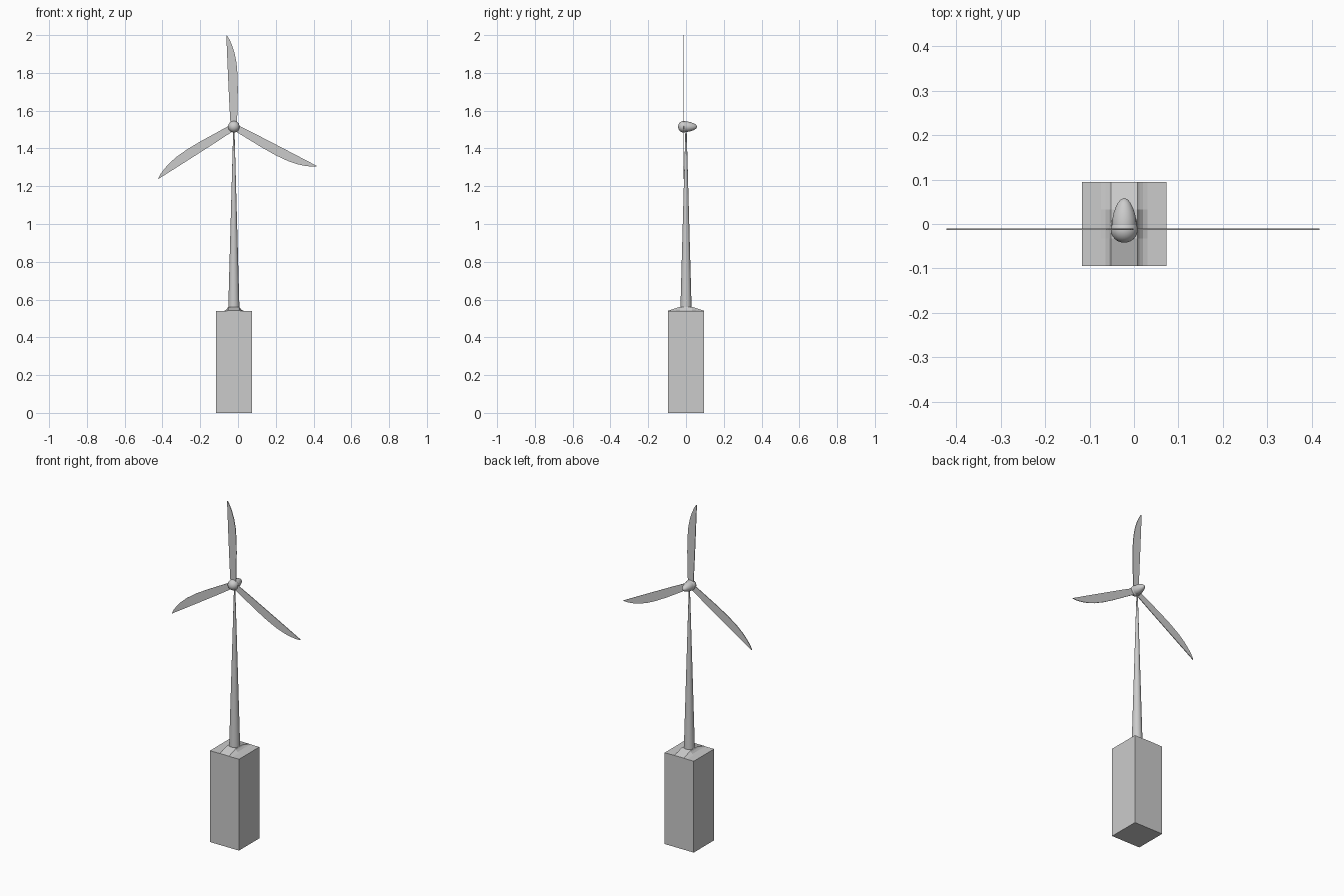
import bpy, bmesh, math
from mathutils import Matrix, Vector

if "Cube" in bpy.data.objects:
    bpy.data.objects.remove(bpy.data.objects["Cube"])

CX, HUB_Z, BLADE_Y = -0.022, 1.515, -0.012


def new_object(name, bm, smooth=False):
    bmesh.ops.recalc_face_normals(bm, faces=bm.faces)
    mesh = bpy.data.meshes.new(name)
    bm.to_mesh(mesh)
    bm.free()
    ob = bpy.data.objects.new(name, mesh)
    bpy.context.collection.objects.link(ob)
    if smooth:
        bpy.ops.object.select_all(action='DESELECT')
        bpy.context.view_layer.objects.active = ob
        ob.select_set(True)
        bpy.ops.object.shade_smooth_by_angle(angle=math.radians(40))
    return ob


def loft(bm, rings):
    """Skin closed rings of equal point count and cap both ends."""
    rows = [[bm.verts.new(p) for p in ring] for ring in rings]
    n = len(rows[0])
    for a, b in zip(rows, rows[1:]):
        for i in range(n):
            j = (i + 1) % n
            bm.faces.new((a[i], a[j], b[j], b[i]))
    bm.faces.new(rows[0])
    bm.faces.new(rows[-1])


def lathe(name, profile, origin, along_y=False, seg=32):
    """Revolve (radius, height) points around z, or around y."""
    bm = bmesh.new()
    rings = []
    for r, h in profile:
        ring = []
        for i in range(seg):
            a = 2 * math.pi * i / seg
            u, v = r * math.cos(a), r * math.sin(a)
            ring.append(Vector(origin) + Vector((u, h, v) if along_y else (u, v, h)))
        rings.append(ring)
    loft(bm, rings)
    return new_object(name, bm, True)


# Tall square base block
bm = bmesh.new()
bmesh.ops.create_cube(bm, size=1, matrix=Matrix.Translation((CX, 0, 0.27))
                      @ Matrix.Diagonal((0.19, 0.19, 0.54, 1)))
new_object("base_block", bm)

# Low flared mound, sloping down to the front and back edges of the block
bm = bmesh.new()
half = [(0.052, 0.0), (0.042, 0.005), (0.034, 0.014), (0.030, 0.021)]
profile = half + [(-x, z) for x, z in reversed(half)]
loft(bm, [[(CX + x, y, 0.54 + z * k) for x, z in profile]
          for y, k in [(-0.095, 0.05), (-0.033, 1), (0.033, 1), (0.095, 0.05)]])
new_object("base_mound", bm)

# Tapered tower
lathe("tower", [(0.030, 0.54), (0.0035, 1.495)], (CX, 0, 0))

# Egg-shaped nacelle and rounded hub, both turned around the y axis
lathe("nacelle", [(0.027, -0.010), (0.0275, 0.000), (0.0265, 0.012), (0.0235, 0.026),
                  (0.019, 0.038), (0.014, 0.048), (0.008, 0.055), (0.001, 0.058)],
      (CX, 0, HUB_Z), True)
dome = [(0.030 * math.sin(t * math.pi / 16) + 0.0005, -0.012 - 0.030 * math.cos(t * math.pi / 16))
        for t in range(9)]
lathe("hub", dome + [(0.029, -0.004), (0.026, 0.000)], (CX, 0, HUB_Z), True)

# Three thin curved blades: outline in the xz plane, straight on one side
outline = [(-0.018, 0.015), (0.017, 0.015), (0.019, 0.10), (0.021, 0.19), (0.020, 0.27),
           (0.014, 0.34), (0.004, 0.39), (-0.009, 0.43), (-0.022, 0.46), (-0.036, 0.483),
           (-0.040, 0.485), (-0.036, 0.39), (-0.030, 0.25), (-0.024, 0.12)]
for k in range(3):
    bm = bmesh.new()
    loft(bm, [[(x, y, z) for x, z in outline] for y in (-0.002, 0.002)])
    bm.transform(Matrix.Translation((CX, BLADE_Y, HUB_Z))
                 @ Matrix.Rotation(k * 2 * math.pi / 3, 4, 'Y'))
    new_object(f"blade_{k + 1}", bm, True)
